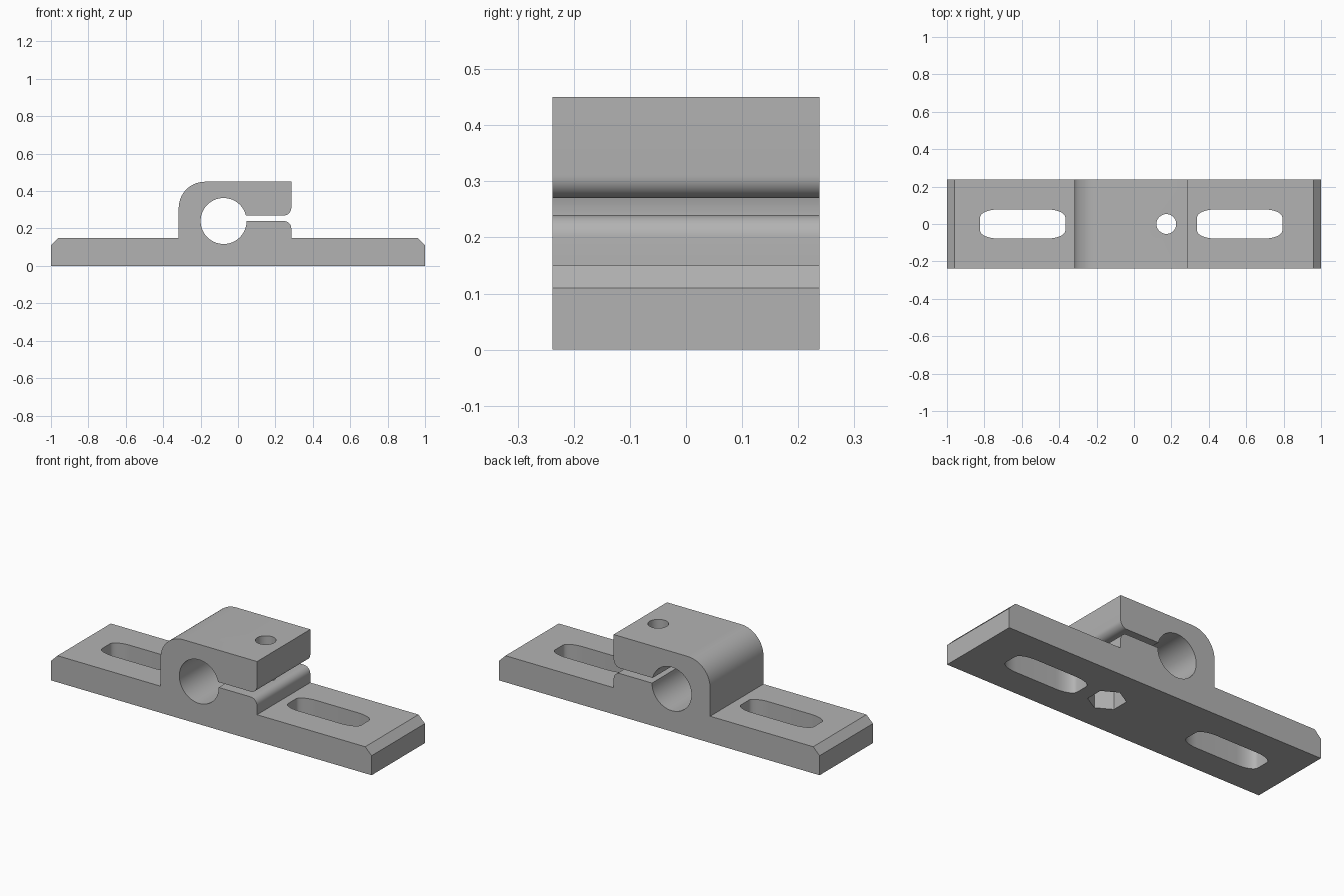
import bpy, bmesh
from math import sin, cos, pi, radians, asin

if "Cube" in bpy.data.objects:
    bpy.data.objects.remove(bpy.data.objects["Cube"])

DEPTH = 0.475                      # front to back
BASE_TOP, TOP = 0.15, 0.45
JAW_X, BACK_X = 0.285, -0.317      # ends of the clamp block
SLIT_LOW, SLIT_HIGH = 0.24, 0.27
BORE_X, BORE_R = -0.077, 0.123
BOLT_X = 0.173

grey = bpy.data.materials.new("plain grey")
grey.use_nodes = True
colour = (0.45, 0.45, 0.45, 1)
grey.diffuse_color = colour
grey.node_tree.nodes["Principled BSDF"].inputs["Base Color"].default_value = colour


def arc(cx, cy, rx, ry, start, end, steps):
    """Points along an elliptical arc, angles in degrees."""
    angles = [radians(start + (end - start) * i / steps) for i in range(steps + 1)]
    return [(cx + rx * cos(a), cy + ry * sin(a)) for a in angles]


def prism(name, points, place, offset):
    """Extrude a closed outline by the offset vector."""
    bm = bmesh.new()
    face = bm.faces.new([bm.verts.new(place(u, v)) for u, v in points])
    result = bmesh.ops.extrude_face_region(bm, geom=[face])
    moved = [g for g in result["geom"] if isinstance(g, bmesh.types.BMVert)]
    bmesh.ops.translate(bm, verts=moved, vec=offset)
    bmesh.ops.recalc_face_normals(bm, faces=bm.faces)
    mesh = bpy.data.meshes.new(name)
    bm.to_mesh(mesh)
    bm.free()
    mesh.materials.append(grey)
    obj = bpy.data.objects.new(name, mesh)
    bpy.context.collection.objects.link(obj)
    return obj


def cut(target, name, points, bottom, top):
    """Cut a vertical prism out of the target."""
    cutter = prism(name, points, lambda x, y: (x, y, bottom), (0, 0, top - bottom))
    cutter.hide_render = True
    mod = target.modifiers.new(name, "BOOLEAN")
    mod.operation, mod.solver, mod.object = "DIFFERENCE", "EXACT", cutter
    bpy.context.view_layer.objects.active = target
    bpy.ops.object.modifier_apply(modifier=mod.name)
    bpy.data.objects.remove(cutter)


# Side outline: chamfered base, lower jaw, bore, slit and upper jaw
opening = asin((SLIT_HIGH - SLIT_LOW) / BORE_R) * 180 / pi
outline = [(-1, 0), (1, 0), (1, 0.11), (0.96, BASE_TOP), (JAW_X, BASE_TOP)]
outline += arc(JAW_X - 0.04, SLIT_LOW - 0.04, 0.04, 0.04, 0, 90, 8)
outline += arc(BORE_X, SLIT_LOW, BORE_R, BORE_R, 360, opening, 48)
outline += arc(JAW_X - 0.04, SLIT_HIGH + 0.04, 0.04, 0.04, -90, 0, 8)
outline += [(JAW_X, TOP)]
outline += arc(BACK_X + 0.14, TOP - 0.14, 0.14, 0.14, 90, 180, 14)
outline += [(BACK_X, BASE_TOP), (-0.96, BASE_TOP), (-1, 0.11)]
bracket = prism("clamp_bracket", outline,
                lambda x, z: (x, -DEPTH / 2, z), (0, DEPTH, 0))

# Mounting slots with flattened round ends
for name, cx in (("left_slot", 0.565), ("right_slot", -0.595)):
    slot = []
    for sx, sy, start in ((1, 1, 0), (-1, 1, 90), (-1, -1, 180), (1, -1, 270)):
        slot += arc(cx + sx * 0.128, sy * 0.035, 0.1, 0.043, start, start + 90, 10)
    cut(bracket, name, slot, -0.1, 0.2)

# Clamp bolt hole and the hexagonal nut pocket below it
cut(bracket, "bolt_hole", arc(BOLT_X, 0, 0.053, 0.053, 0, 348.75, 31), -0.1, 0.6)
cut(bracket, "nut_pocket", arc(BOLT_X, 0, 0.097, 0.097, 30, 330, 5), -0.1, 0.1)

# Smooth the curved walls, keep the edges crisp
bpy.ops.object.select_all(action="DESELECT")
bracket.select_set(True)
bpy.context.view_layer.objects.active = bracket
bpy.ops.object.shade_smooth_by_angle(angle=radians(30))
